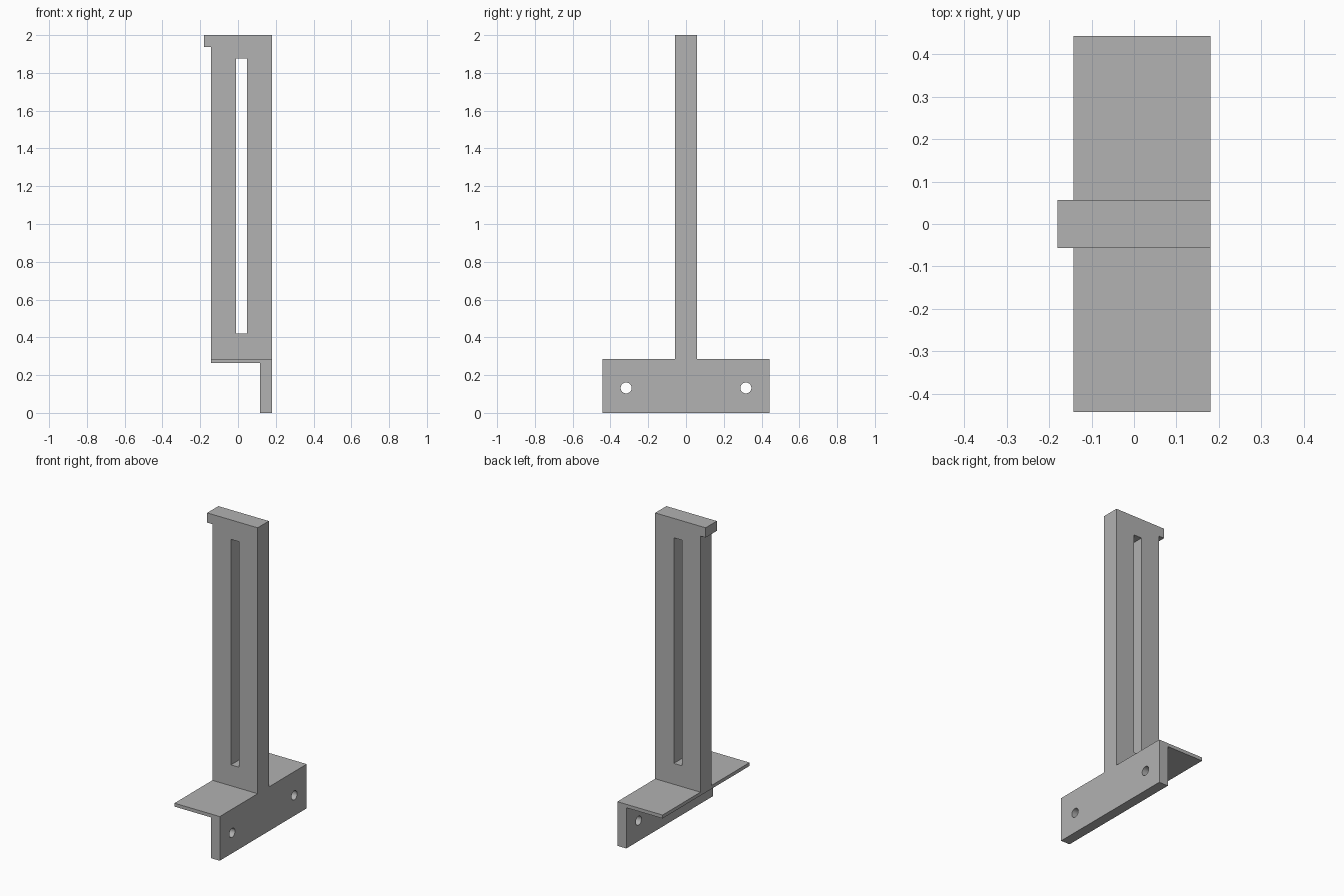
import bpy
import bmesh
from math import radians
from mathutils import Matrix

default = bpy.data.objects.get("Cube")
if default:
    bpy.data.objects.remove(default, do_unlink=True)

grey = bpy.data.materials.new("plain grey")
grey.use_nodes = True
grey.diffuse_color = (0.445, 0.445, 0.445, 1)
grey.node_tree.nodes["Principled BSDF"].inputs["Base Color"].default_value = grey.diffuse_color


def make_object(name, bm):
    bmesh.ops.recalc_face_normals(bm, faces=bm.faces)
    mesh = bpy.data.meshes.new(name)
    bm.to_mesh(mesh)
    bm.free()
    mesh.materials.append(grey)
    obj = bpy.data.objects.new(name, mesh)
    bpy.context.collection.objects.link(obj)
    return obj


def extrude_profile(name, points, half_width):
    """Extrude an x-z outline along y, centred on y = 0."""
    bm = bmesh.new()
    face = bm.faces.new([bm.verts.new((x, -half_width, z)) for x, z in points])
    result = bmesh.ops.extrude_face_region(bm, geom=[face])
    verts = [v for v in result["geom"] if isinstance(v, bmesh.types.BMVert)]
    bmesh.ops.translate(bm, verts=verts, vec=(0, 2 * half_width, 0))
    return make_object(name, bm)


def cut(target, cutter):
    """Subtract the cutter, bake the result and remove the helper."""
    cutter.hide_render = True
    mod = target.modifiers.new("cut", "BOOLEAN")
    mod.operation = "DIFFERENCE"
    mod.solver = "EXACT"
    mod.object = cutter
    bpy.context.view_layer.objects.active = target
    bpy.ops.object.modifier_apply(modifier=mod.name)
    bpy.data.objects.remove(cutter, do_unlink=True)


back, front, tip = 0.18, -0.143, -0.18
shelf_top, shelf_bottom = 0.285, 0.263

# Angle bracket: thick mounting plate with a thin shelf
bracket = extrude_profile("angle_bracket", [
    (back, 0), (back, shelf_top), (front, shelf_top),
    (front, shelf_bottom), (0.116, shelf_bottom), (0.116, 0)], 0.443)

# Screw holes through the mounting plate
for side in (-1, 1):
    bm = bmesh.new()
    bmesh.ops.create_cone(
        bm, cap_ends=True, segments=32, radius1=0.029, radius2=0.029, depth=0.2,
        matrix=Matrix.Translation((0.15, side * 0.317, 0.132)) @ Matrix.Rotation(radians(90), 4, "Y"))
    cut(bracket, make_object("hole_cutter", bm))

# Upright post with a small lip at the top
post = extrude_profile("slotted_post", [
    (back, shelf_top), (back, 2), (tip, 2),
    (tip, 1.937), (front, 1.937), (front, shelf_top)], 0.057)

# Long slot through the post
slot = extrude_profile("slot_cutter", [
    (-0.01, 0.42), (0.047, 0.42), (0.047, 1.875), (-0.01, 1.875)], 0.2)
cut(post, slot)
